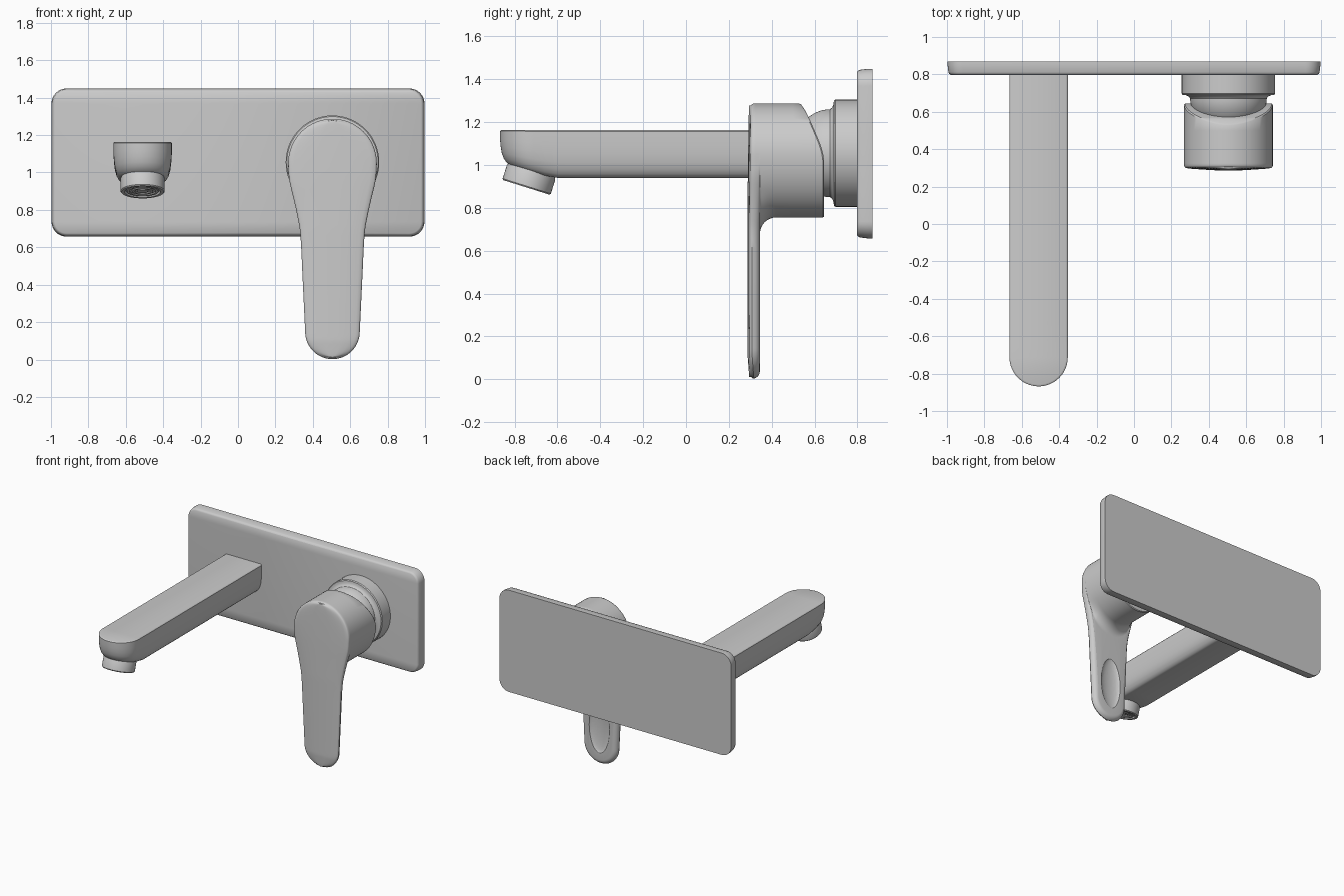
import bpy, bmesh
from math import sin, cos, pi, radians
from mathutils import Vector, Matrix

if "Cube" in bpy.data.objects:
    bpy.data.objects.remove(bpy.data.objects["Cube"])


def finish(name, bm, angle=35):
    bmesh.ops.remove_doubles(bm, verts=bm.verts, dist=1e-5)
    bmesh.ops.recalc_face_normals(bm, faces=bm.faces)
    me = bpy.data.meshes.new(name)
    bm.to_mesh(me)
    bm.free()
    ob = bpy.data.objects.new(name, me)
    bpy.context.collection.objects.link(ob)
    smooth(ob, angle)
    return ob


def smooth(ob, angle=35):
    bpy.ops.object.select_all(action='DESELECT')
    ob.select_set(True)
    bpy.context.view_layer.objects.active = ob
    bpy.ops.object.shade_smooth_by_angle(angle=radians(angle))


def loft(name, halves, cx):
    """Skin half-outlines mirrored about x = cx, capped with cross strips."""
    bm = bmesh.new()
    rings = []
    for h in halves:
        right = [bm.verts.new((cx + x, y, z)) for x, y, z in h]
        left = [bm.verts.new((cx - x, y, z)) for x, y, z in h]
        rings.append(right + left[::-1])
    n = len(rings[0])
    for a, b in zip(rings, rings[1:]):
        for i in range(n):
            j = (i + 1) % n
            bm.faces.new((a[i], a[j], b[j], b[i]))
    for r in (rings[0], rings[-1]):
        for i in range(n // 2 - 1):
            bm.faces.new((r[i], r[i + 1], r[n - 2 - i], r[n - 1 - i]))
    return finish(name, bm)


def lathe(name, profile, origin, axis, n=64):
    """Revolve (radius, height) points about an axis."""
    rot = Vector((0, 0, 1)).rotation_difference(Vector(axis)).to_matrix().to_4x4()
    m = Matrix.Translation(origin) @ rot
    bm = bmesh.new()
    rings = [[bm.verts.new(m @ Vector((r * cos(2 * pi * i / n), r * sin(2 * pi * i / n), h)))
              for i in range(n)] for r, h in profile]
    for a, b in zip(rings, rings[1:]):
        for i in range(n):
            j = (i + 1) % n
            bm.faces.new((a[i], a[j], b[j], b[i]))
    bm.faces.new(rings[0])
    bm.faces.new(rings[-1])
    return finish(name, bm)


def interp(pts, v):
    """Piecewise-linear lookup in ascending (key, value) points."""
    if v <= pts[0][0]:
        return pts[0][1]
    for (a, p), (b, q) in zip(pts, pts[1:]):
        if v <= b:
            return p + (q - p) * (v - a) / (b - a)
    return pts[-1][1]


def spline(pts, steps):
    """Catmull-Rom through 2D points."""
    p = [Vector(q) for q in pts]
    p = [2 * p[0] - p[1]] + p + [2 * p[-1] - p[-2]]
    out = []
    for a, b, c, d in zip(p, p[1:], p[2:], p[3:]):
        for k in range(steps):
            t = k / steps
            out.append(0.5 * (2 * b + (c - a) * t + (2 * a - 5 * b + 4 * c - d) * t * t
                              + (3 * b - a - 3 * c + d) * t ** 3))
    return out


# wall plate: rounded rectangle with softened front edge
def plate_ring(y, inset):
    w, hz, r, k = 0.997 - inset, 0.396 - inset, 0.08 - inset, 8
    pts = [(0, hz)]
    pts += [(w - r + r * sin(i * pi / 2 / k), hz - r + r * cos(i * pi / 2 / k)) for i in range(k + 1)]
    pts += [(x, -z) for x, z in pts[::-1]]
    return [(x, y, 1.053 + z) for x, z in pts]


loft("wall_plate", [plate_ring(*a) for a in
     ((0.87, 0), (0.85, 0), (0.812, 0.005), (0.803, 0.009), (0.797, 0.018))], 0)


# spout: stadium plan, rounded belly, underside sloping up at the tip
def spout_ring(f, w):
    plan = [(w, y) for y in (0.82, 0.3, -0.2, -0.5, -0.6, -0.66)]
    plan += [(w * cos(i * pi / 40), -0.712 - w * sin(i * pi / 40)) for i in range(21)]
    ring = []
    for x, y in plan:
        bottom = 0.94 + max(0, -0.62 - y) * 0.27
        ring.append((x if x > 1e-6 else 0, y, 1.164 - f * (1.164 - bottom)))
    return ring


loft("spout", [spout_ring(*a) for a in
     ((0, 0.146), (0.012, 0.152), (0.035, 0.156), (0.3, 0.156), (0.5, 0.153), (0.68, 0.148),
      (0.82, 0.139), (0.92, 0.126), (0.98, 0.112), (1, 0.098))], -0.51)

# aerator: tilted nozzle with recessed concentric insert
ridges = [(0.084 - 0.014 * (i // 2), 0.085 + (0.006 if i % 4 in (1, 2) else 0)) for i in range(11)]
lathe("aerator", [(0.105, -0.03), (0.118, 0.0), (0.118, 0.068), (0.113, 0.074), (0.096, 0.074),
                  (0.092, 0.062)] + [(r, h - 0.02) for r, h in ridges],
      (-0.51, -0.723, 0.966), (0, -0.30, -0.954))

# collar and domed cartridge neck
lathe("handle_collar", [(0.25, -0.81), (0.25, -0.697), (0.244, -0.69), (0.228, -0.689),
                        (0.213, -0.682), (0.205, -0.672), (0.204, -0.655), (0.199, -0.63),
                        (0.187, -0.6), (0.168, -0.57), (0.14, -0.54)],
      (0.505, 0, 1.055), (0, -1, 0))

# handle outlines in (x, z): round top, then a long lever or a short body bottom
R, ZC = 0.237, 1.05
top = [Vector((R * sin(i * pi / 32), ZC + R * cos(i * pi / 32))) for i in range(16)]
lever = spline([(R, ZC), (0.231, 0.96), (0.208, 0.86), (0.186, 0.76), (0.171, 0.66),
                (0.159, 0.42), (0.146, 0.148)], 4)
lever += [Vector((0.146 * cos(i * pi / 32), 0.148 - 0.146 * sin(i * pi / 32))) for i in range(17)]
m = len(lever) - 1
body = [Vector((R * cos(i * pi / 2 / m), ZC - 0.295 * sin(i * pi / 2 / m))) for i in range(m + 1)]
lever[-1].x = body[-1].x = 0
LEVER, BODY = top + lever, top + body
FRONT = [(0, 0.306), (0.1, 0.298), (0.7, 0.296), (1.0, 0.299), (1.3, 0.304)]
CUT = [(0.7, 0.645), (1.02, 0.645), (1.06, 0.639), (1.1, 0.626), (1.16, 0.601),
       (1.22, 0.574), (1.26, 0.553), (1.29, 0.532)]


def inset(pts, d, lower_only=False):
    out = []
    for i, p in enumerate(pts):
        t = pts[min(i + 1, len(pts) - 1)] - pts[max(i - 1, 0)]
        n = Vector((t.y, -t.x)).normalized()
        w = min(1, max(0, (1.0 - p.y) / 0.35)) if lower_only else 1
        q = p + n * d * w
        out.append(Vector((0 if p.x < 1e-6 else max(q.x, 0), q.y)))
    return out


def ring(pts, y, sx=1):
    return [(p.x * sx, y(p.y) if callable(y) else y, p.y) for p in pts]


rim = inset(LEVER, 0.009)
rings = [ring(rim, lambda z, d=d: interp(FRONT, z) - d, s)
         for s, d in ((0.3, 0.010), (0.65, 0.007), (0.9, 0.003), (1, 0))]
rings.append(ring(inset(LEVER, 0.003), lambda z: interp(FRONT, z) + 0.004))
rings.append(ring(LEVER, lambda z: interp(FRONT, z) + 0.011))
for y, d in ((0.325, 0.004), (0.336, 0.012), (0.343, 0.024), (0.345, 0.036)):
    rings.append(ring(inset(LEVER, d, True), y))
# fillet from the lever's back into the body's underside
for i in range(9):
    a = i * pi / 16
    t = (0.68 + 0.075 * sin(a)) / 0.755
    rings.append(ring([p.lerp(q, t) for p, q in zip(LEVER, BODY)], 0.4205 - 0.075 * cos(a)))
rings.append(ring(BODY, 0.50))
rings.append(ring(BODY, lambda z: interp(CUT, z) - 0.006))
rings.append(ring(inset(BODY, 0.005), lambda z: interp(CUT, z)))
handle = loft("lever_handle", rings, 0.505)

# thumb hollow on the back of the lever
bpy.ops.mesh.primitive_uv_sphere_add(segments=48, ring_count=32, location=(0.505, 0.349, 0.29))
cutter = bpy.context.object
cutter.name = "thumb_hollow_cutter"
cutter.scale = (0.088, 0.026, 0.2)
cutter.hide_render = True
mod = handle.modifiers.new("thumb_hollow", 'BOOLEAN')
mod.operation = 'DIFFERENCE'
mod.solver = 'EXACT'
mod.object = cutter
bpy.ops.object.select_all(action='DESELECT')
handle.select_set(True)
bpy.context.view_layer.objects.active = handle
bpy.ops.object.modifier_apply(modifier=mod.name)
bpy.data.objects.remove(cutter)
smooth(handle)
